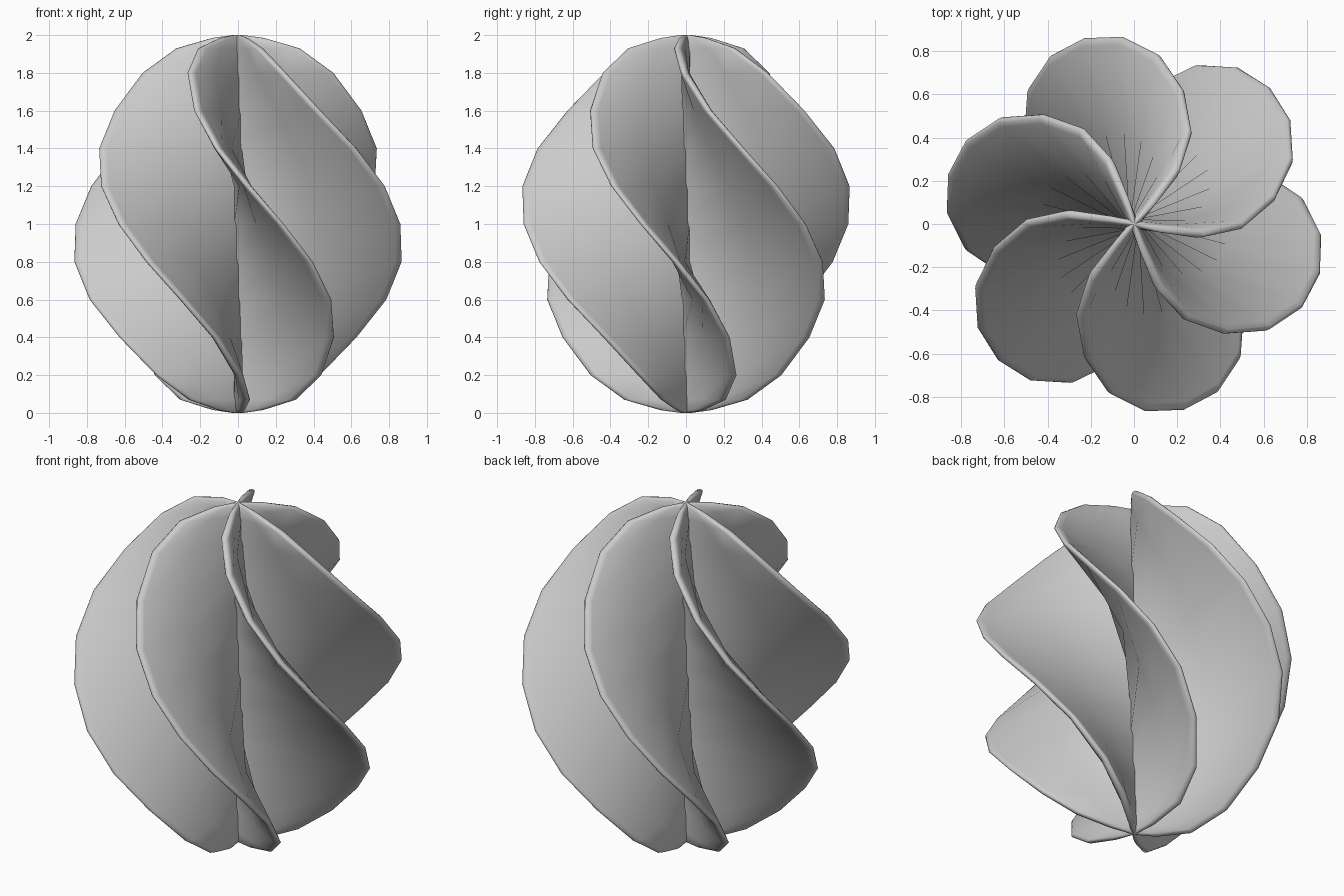
import bpy, bmesh
from math import sin, cos, pi

if "Cube" in bpy.data.objects:
    bpy.data.objects.remove(bpy.data.objects["Cube"])

# Rim radius and half thickness against height offset from the middle
HALF = [(0.0, 0.89, .021), (0.2, 0.868, .021), (0.4, 0.793, .021), (0.6, 0.665, .021),
        (0.8, 0.505, .021), (0.93, 0.33, .021), (0.985, 0.14, .015), (1.0, 0.03, .004)]
RINGS = [(1 - d, r, h) for d, r, h in reversed(HALF)] + [(1 + d, r, h) for d, r, h in HALF[1:]]


def section(r, h):
    """Rounded flat bar crossing the axis, from -r to r."""
    rim = min(0.035, r * 0.4)
    side = [(r, 0), (r - rim * .25, h * .7), (r - rim, h), (r * .5, h), (0, h),
            (-r * .5, h), (-r + rim, h), (-r + rim * .25, h * .7)]
    return side + [(-x, -y) for x, y in side]


def twisted_disc(name, turn):
    bm = bmesh.new()
    loops = []
    for z, r, h in RINGS:
        a = turn + pi / 4 + (1 - z)          # one radian of twist per unit height
        loops.append([bm.verts.new((x * cos(a) - y * sin(a), x * sin(a) + y * cos(a), z))
                      for x, y in section(r, h)])
    for lo, hi in zip(loops, loops[1:]):
        n = len(lo)
        for i in range(n):
            j = (i + 1) % n
            bm.faces.new((lo[i], lo[j], hi[j], hi[i]))
    bm.faces.new(loops[0][::-1])
    bm.faces.new(loops[-1])
    bmesh.ops.recalc_face_normals(bm, faces=bm.faces)
    for f in bm.faces:
        f.smooth = True
    me = bpy.data.meshes.new(name)
    bm.to_mesh(me)
    bm.free()
    ob = bpy.data.objects.new(name, me)
    bpy.context.collection.objects.link(ob)


# Three crossing discs give six twisted blades
for k in range(3):
    twisted_disc(f"twisted_blade_pair_{k + 1}", k * pi / 3)
